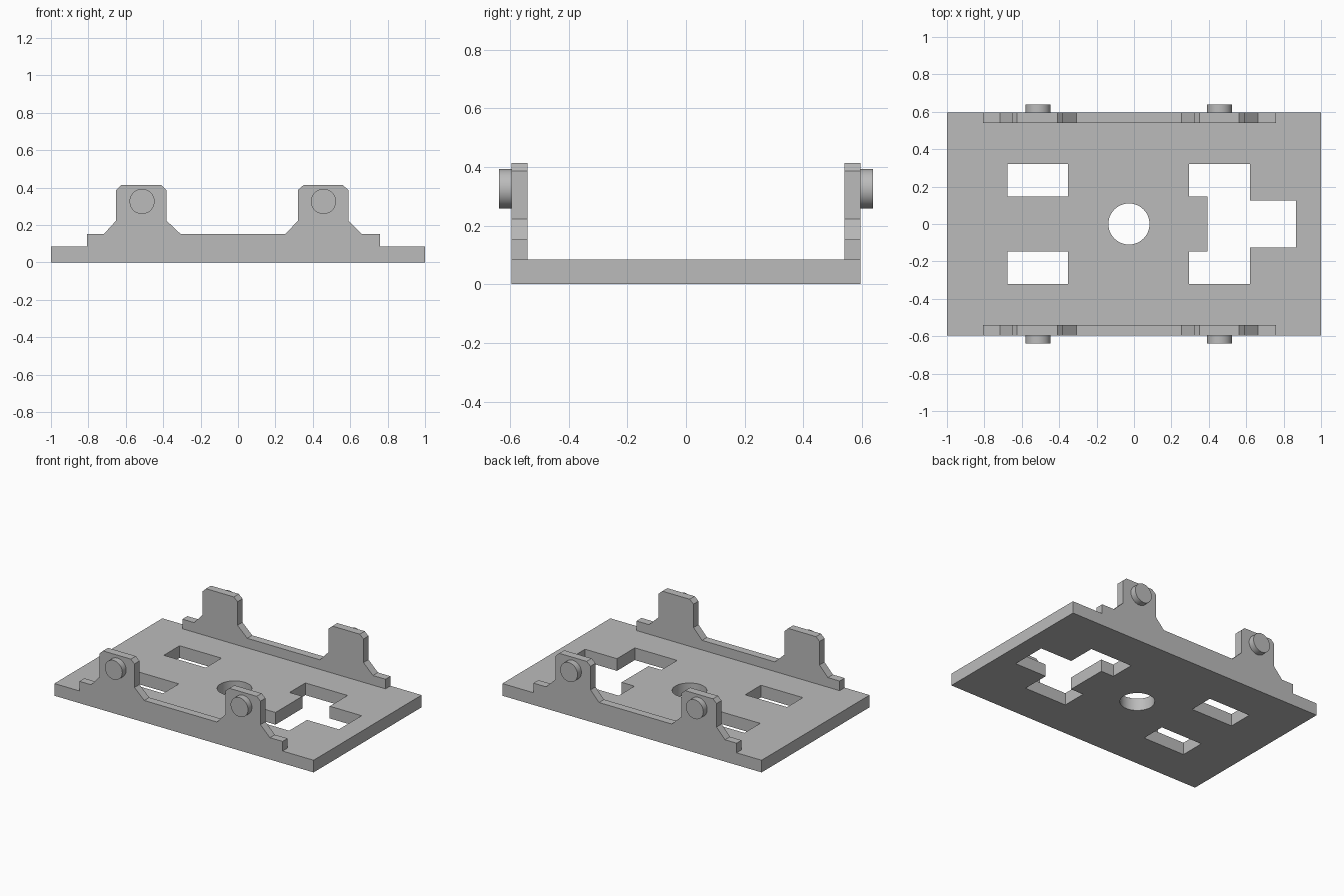
import bpy, bmesh, math

cube = bpy.data.objects.get("Cube")
if cube:
    bpy.data.objects.remove(cube, do_unlink=True)

HALF_DEPTH, WALL_IN, PLATE_T = 0.595, 0.54, 0.085
PEG_OUT, PEG_R, PEG_Z = 0.638, 0.067, 0.326

grey = bpy.data.materials.new("plain grey")
grey.use_nodes = True
grey.diffuse_color = (0.5, 0.5, 0.5, 1)
grey.node_tree.nodes["Principled BSDF"].inputs["Base Color"].default_value = (0.5, 0.5, 0.5, 1)


def prism(name, points, axis, low, high):
    """Extrude a 2D outline along z (outline in xy) or y (outline in xz)."""
    def place(p, h):
        return (p[0], p[1], h) if axis == "z" else (p[0], h, p[1])
    bm = bmesh.new()
    face = bm.faces.new([bm.verts.new(place(p, low)) for p in points])
    new = bmesh.ops.extrude_face_region(bm, geom=[face])["geom"]
    for v in new:
        if isinstance(v, bmesh.types.BMVert):
            v.co["xyz".index(axis)] = high
    bmesh.ops.recalc_face_normals(bm, faces=bm.faces)
    mesh = bpy.data.meshes.new(name)
    bm.to_mesh(mesh)
    bm.free()
    mesh.materials.append(grey)
    obj = bpy.data.objects.new(name, mesh)
    bpy.context.collection.objects.link(obj)
    return obj


def rect(x0, x1, y0, y1):
    return [(x0, y0), (x1, y0), (x1, y1), (x0, y1)]


def circle(x, y, r, n=48):
    return [(x + r * math.cos(math.tau * i / n), y + r * math.sin(math.tau * i / n)) for i in range(n)]


def combine(target, tool, operation):
    mod = target.modifiers.new(tool.name, "BOOLEAN")
    mod.object, mod.operation, mod.solver = tool, operation, "EXACT"
    bpy.context.view_layer.objects.active = target
    bpy.ops.object.modifier_apply(modifier=mod.name)
    bpy.data.objects.remove(tool, do_unlink=True)


def smooth(obj):
    bpy.ops.object.select_all(action="DESELECT")
    obj.select_set(True)
    bpy.context.view_layer.objects.active = obj
    bpy.ops.object.shade_smooth_by_angle(angle=math.radians(30))


# Base plate
base = prism("base_plate", rect(-1, 1, -HALF_DEPTH, HALF_DEPTH), "z", 0, PLATE_T)

# Side walls: low rail with two chamfered ears
wall = [(-0.807, 0.04), (-0.807, 0.152), (-0.717, 0.152), (-0.652, 0.223), (-0.652, 0.387),
        (-0.625, 0.413), (-0.41, 0.413), (-0.382, 0.387), (-0.382, 0.223), (-0.307, 0.152),
        (0.254, 0.152), (0.32, 0.223), (0.32, 0.387), (0.35, 0.413), (0.561, 0.413),
        (0.59, 0.387), (0.59, 0.223), (0.663, 0.152), (0.76, 0.152), (0.76, 0.04)]
for side in (-1, 1):
    combine(base, prism("wall", wall, "y", side * WALL_IN, side * HALF_DEPTH), "UNION")

# Openings: two rectangular slots, round hole, branched slot
half = [(0.866, 0.125), (0.62, 0.125), (0.62, 0.322), (0.294, 0.322), (0.294, 0.148), (0.393, 0.148)]
branched = half + [(x, -y) for x, y in reversed(half)]
openings = [rect(-0.676, -0.353, 0.148, 0.322), rect(-0.676, -0.353, -0.322, -0.148),
            circle(-0.027, 0, 0.11), branched]
for outline in openings:
    combine(base, prism("cutter", outline, "z", -0.1, 0.2), "DIFFERENCE")
smooth(base)

# Round pegs on the outside of each ear
for side, side_name in ((-1, "front"), (1, "back")):
    for x, end in ((-0.513, "right"), (0.457, "left")):
        peg = prism(f"{side_name}_{end}_peg", circle(x, PEG_Z, PEG_R), "y",
                    side * (HALF_DEPTH - 0.02), side * PEG_OUT)
        smooth(peg)
